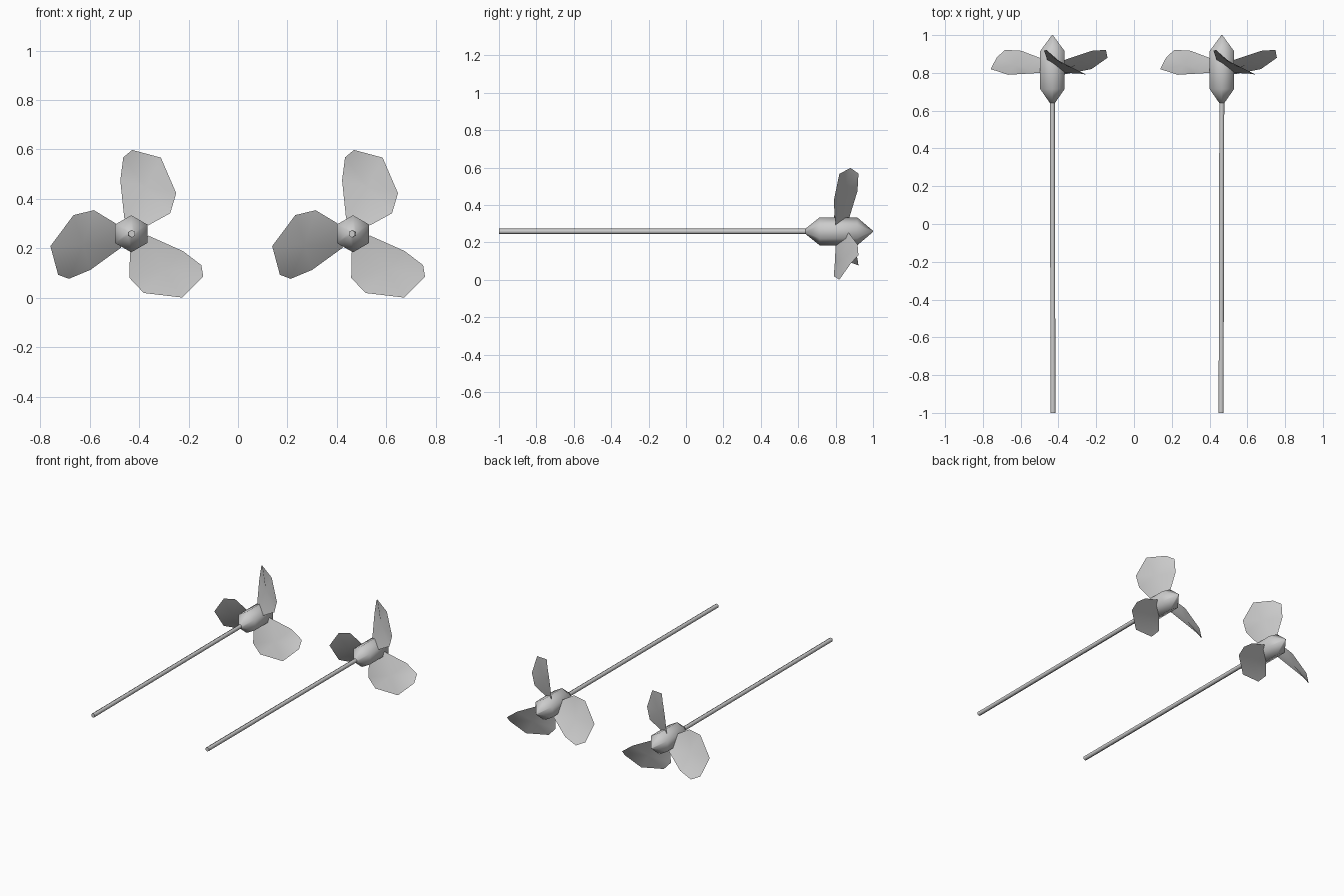
import bpy
import math
from mathutils import Matrix, Vector

if "Cube" in bpy.data.objects:
    bpy.data.objects.remove(bpy.data.objects["Cube"])

CZ = 0.259  # height of the shaft axis


def make_object(name, verts, faces, angle):
    mesh = bpy.data.meshes.new(name)
    mesh.from_pydata(verts, [], faces)
    mesh.update()
    ob = bpy.data.objects.new(name, mesh)
    bpy.context.collection.objects.link(ob)
    bpy.ops.object.select_all(action='DESELECT')
    ob.select_set(True)
    bpy.context.view_layer.objects.active = ob
    bpy.ops.object.shade_smooth_by_angle(angle=math.radians(angle))
    return ob


def lathe(name, stations, angle, sides=6):
    """Rings around the y axis; each station is (centre x, y, radius)."""
    verts, faces = [], []
    for cx, y, r in stations:
        for i in range(sides):
            a = math.pi / 2 + math.tau * i / sides
            verts.append((cx + r * math.cos(a), y, CZ + r * math.sin(a)))
    for s in range(len(stations) - 1):
        for i in range(sides):
            j = (i + 1) % sides
            a, b = s * sides, (s + 1) * sides
            faces.append((a + i, a + j, b + j, b + i))
    faces.append(tuple(reversed(range(sides))))
    faces.append(tuple(range(len(verts) - sides, len(verts))))
    return make_object(name, verts, faces, angle)


# Blade outline around a cambered centre point, relative to the hub axis
BLADE = [(0.06, 0.842, 0.19),
         (-0.028, 0.87, 0.063), (-0.044, 0.917, 0.216), (-0.032, 0.922, 0.309),
         (0.004, 0.88, 0.339), (0.12, 0.82, 0.308), (0.182, 0.79, 0.164),
         (0.158, 0.795, 0.083), (0.069, 0.80, 0.034)]
FAN = [(0, i, i % 8 + 1) for i in range(1, 9)]

for side, cx, tail_x in (("left", -0.432, -0.429), ("right", 0.465, 0.461)):
    # Long thin shaft
    lathe(side + "_shaft", [(tail_x, -1, 0.015), (cx, 0.66, 0.015)], 65)

    # Hub with tapered ends
    lathe(side + "_hub", [(cx, 0.64, 0.015), (cx, 0.715, 0.075),
                          (cx, 0.915, 0.075), (cx, 1.0, 0.003)], 65)

    # Three twisted blades
    for k in range(3):
        rot = Matrix.Rotation(math.tau * k / 3, 3, 'Y')
        pts = [rot @ Vector(p) + Vector((cx, 0, CZ)) for p in BLADE]
        make_object(f"{side}_blade_{k + 1}", pts, FAN, 60)
